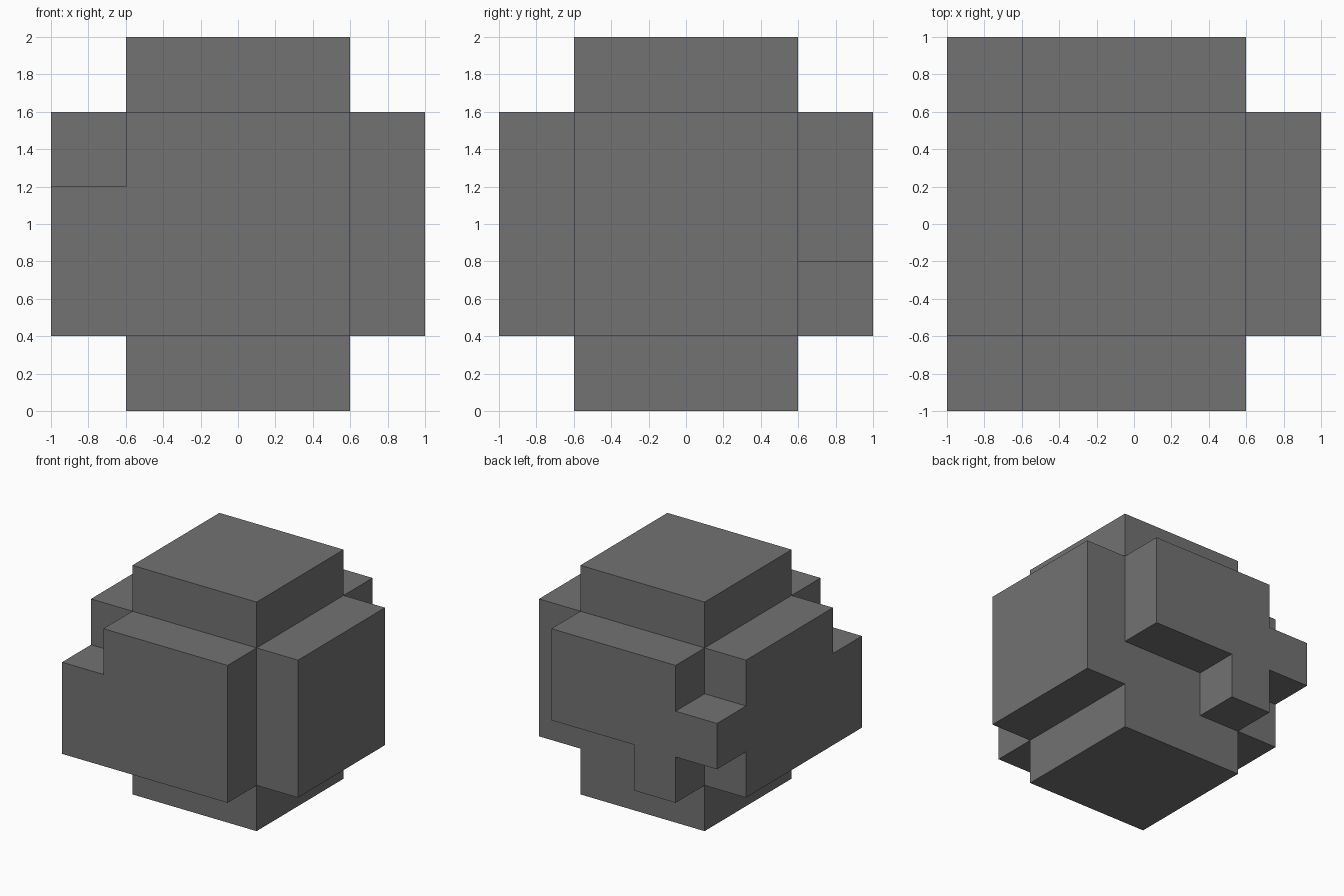
import bpy
import bmesh
from mathutils import Vector

cube = bpy.data.objects.get("Cube")
if cube:
    bpy.data.objects.remove(cube, do_unlink=True)

# Single flat colour
GREY = (0.17, 0.17, 0.17, 1.0)
mat = bpy.data.materials.new("dark_grey")
mat.use_nodes = True
mat.diffuse_color = GREY
bsdf = next(n for n in mat.node_tree.nodes if n.type == 'BSDF_PRINCIPLED')
bsdf.inputs["Base Color"].default_value = GREY
bsdf.inputs["Roughness"].default_value = 0.8

U = 0.4   # grid cell
A = 0.6   # half width of the core
B = 1.0   # outer half width


def slab(name, outline, to_3d, depth):
    """Extrude a flat outline along the depth vector."""
    bm = bmesh.new()
    face = bm.faces.new([bm.verts.new(to_3d(*p)) for p in outline])
    new = bmesh.ops.extrude_face_region(bm, geom=[face])["geom"]
    bmesh.ops.translate(bm, vec=Vector(depth),
                        verts=[v for v in new if isinstance(v, bmesh.types.BMVert)])
    # keep the starting cap so that the slab is closed
    if not face.is_valid or len(face.edges[0].link_faces) < 2:
        bmesh.ops.holes_fill(bm, edges=[e for e in bm.edges if e.is_boundary])
    bmesh.ops.recalc_face_normals(bm, faces=bm.faces)
    mesh = bpy.data.meshes.new(name)
    bm.to_mesh(mesh)
    bm.free()
    mesh.materials.append(mat)
    obj = bpy.data.objects.new(name, mesh)
    bpy.context.collection.objects.link(obj)
    return obj


square = [(-A, -A), (A, -A), (A, A), (-A, A)]

# Central column, including top and bottom caps
slab("core_column", square, lambda x, y: (x, y, 0), (0, 0, 2))

# Plain square plates on both sides
slab("left_plate", square, lambda y, z: (A, y, z + 1), (U, 0, 0))
slab("right_plate", square, lambda y, z: (-A, y, z + 1), (-U, 0, 0))

# Front plate with a two-cell tab wrapping the corner
front = [(-B, 0.4), (A, 0.4), (A, 1.6), (-A, 1.6), (-A, 1.2), (-B, 1.2)]
slab("front_plate", front, lambda x, z: (x, -A, z), (0, -U, 0))

# Back plate with a lower notch and a one-cell corner tab
back = [(-A, 0.4), (-0.2, 0.4), (-0.2, 0.8), (A, 0.8), (A, 1.6),
        (-A, 1.6), (-A, 1.2), (-B, 1.2), (-B, 0.8), (-A, 0.8)]
slab("back_plate", back, lambda x, z: (x, A, z), (0, U, 0))
